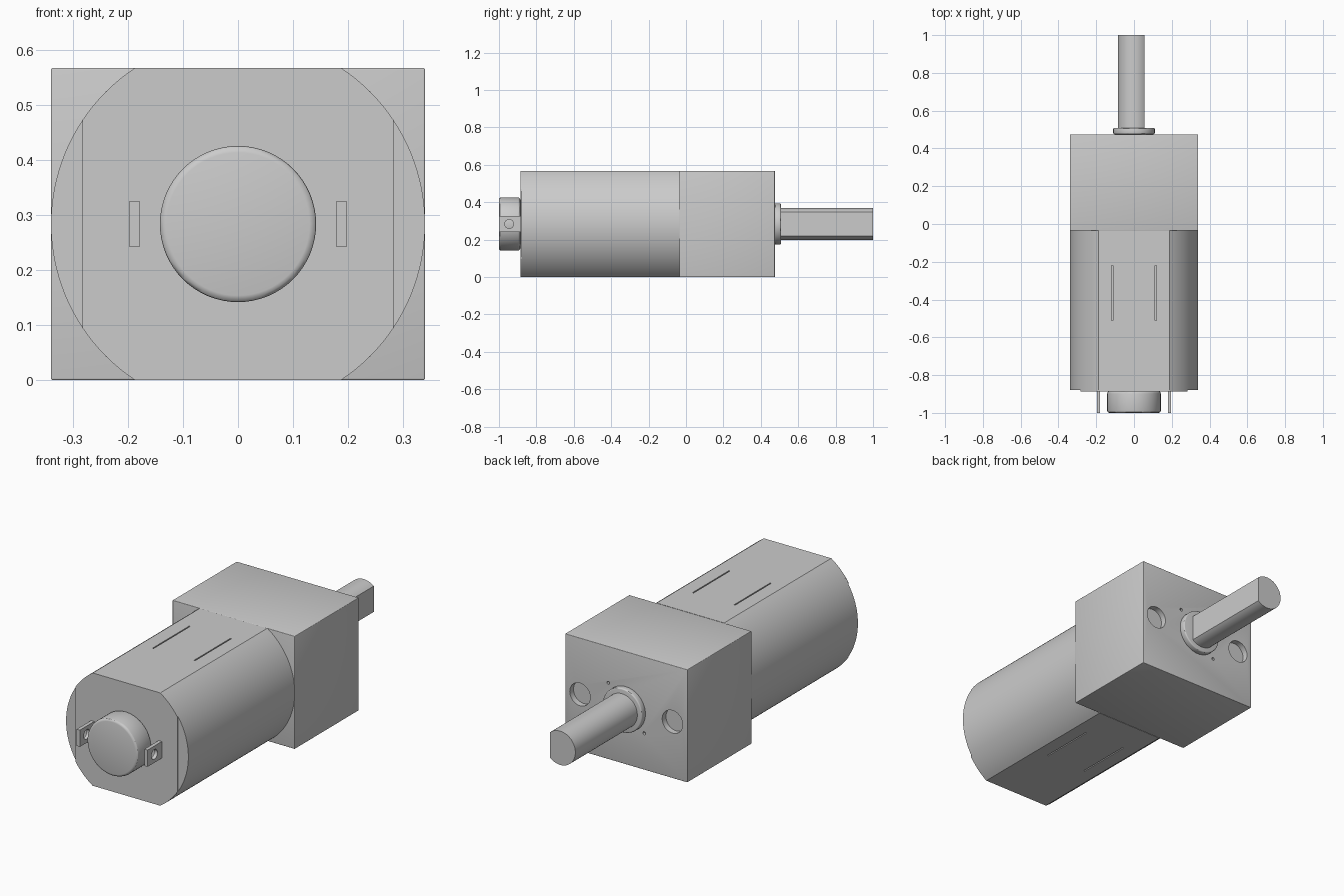
import bpy, bmesh, math
from mathutils import Matrix

if "Cube" in bpy.data.objects:
    bpy.data.objects.remove(bpy.data.objects["Cube"])

ZC = 0.2835          # height of the motor axis
BODY_R = 0.34        # motor can radius and gearbox half width

metal = bpy.data.materials.new("grey metal")
metal.use_nodes = True
grey = (0.6, 0.6, 0.6, 1)
metal.diffuse_color = grey
metal.node_tree.nodes["Principled BSDF"].inputs["Base Color"].default_value = grey


def prism(name, outline, y0, y1, bevel=0.0):
    """Extrude an (x, z) outline around the axis from y0 to y1."""
    bm = bmesh.new()
    face = bm.faces.new([bm.verts.new((x, y0, ZC + z)) for x, z in outline])
    ext = bmesh.ops.extrude_face_region(bm, geom=[face])["geom"]
    verts = [v for v in ext if isinstance(v, bmesh.types.BMVert)]
    bmesh.ops.translate(bm, verts=verts, vec=(0, y1 - y0, 0))
    bmesh.ops.recalc_face_normals(bm, faces=bm.faces)
    return finish(name, bm, bevel)


def finish(name, bm, bevel=0.0):
    mesh = bpy.data.meshes.new(name)
    bm.to_mesh(mesh)
    bm.free()
    mesh.materials.append(metal)
    obj = bpy.data.objects.new(name, mesh)
    bpy.context.collection.objects.link(obj)
    if bevel:
        mod = obj.modifiers.new("edge", "BEVEL")
        mod.width, mod.segments = bevel, 3
        mod.limit_method, mod.angle_limit = "ANGLE", math.radians(40)
        apply(obj, mod)
    return obj


def activate(obj):
    bpy.ops.object.select_all(action="DESELECT")
    obj.select_set(True)
    bpy.context.view_layer.objects.active = obj


def apply(obj, mod):
    activate(obj)
    bpy.ops.object.modifier_apply(modifier=mod.name)


def cut(obj, cutter):
    mod = obj.modifiers.new("cut", "BOOLEAN")
    mod.operation, mod.solver, mod.object = "DIFFERENCE", "EXACT", cutter
    apply(obj, mod)
    bpy.data.objects.remove(cutter)


def arc(radius, a0, a1, n):
    return [(radius * math.cos(a0 + (a1 - a0) * i / n),
             radius * math.sin(a0 + (a1 - a0) * i / n)) for i in range(n + 1)]


def circle(radius, n=64, cx=0, cz=0):
    return [(x + cx, z + cz) for x, z in arc(radius, 0, math.tau, n)[:-1]]


def rect(x0, x1, z0, z1):
    return [(x0, z0), (x1, z0), (x1, z1), (x0, z1)]


# Gearbox block with mounting holes and locating pin holes on its back
gearbox = prism("gearbox", rect(-BODY_R, BODY_R, -ZC, ZC), -0.035, 0.475, 0.003)
for side in (-1, 1):
    cut(gearbox, prism("hole_cutter", circle(0.057, 40, side * 0.257), 0.445, 0.6))
    cut(gearbox, prism("pin_cutter", circle(0.008, 12, side * 0.1, side * 0.1), 0.445, 0.6))

# Motor can: round sides, flat top and bottom
a = math.asin(ZC / BODY_R)
can = prism("motor_can", arc(BODY_R, -a, a, 40) + arc(BODY_R, math.pi - a, math.pi + a, 40),
            -0.88, -0.035)
for side in (-1, 1):
    for z in (-ZC, ZC):
        slot = rect(side * 0.115 - 0.003, side * 0.115 + 0.003, z - 0.01, z + 0.01)
        cut(can, prism("slot_cutter", slot, -0.51, -0.22))

# End plate, trimmed at both sides
PLATE_X = 0.283
b = math.acos(PLATE_X / BODY_R)
plate = []
for quarter in range(2):
    turn = quarter * math.pi
    plate += arc(BODY_R, turn + b, turn + a, 10) + arc(BODY_R, turn + math.pi - a, turn + math.pi - b, 10)
end_plate = prism("end_plate", plate, -0.886, -0.88)

# Rear bearing boss with a rounded rim
boss = prism("bearing_boss", circle(0.142), -1.0, -0.886, 0.012)

# Solder terminals, each with a wire hole
terminals = []
for side, label in ((1, "left"), (-1, "right")):
    x = side * 0.188
    tab = prism(label + "_terminal", rect(x - 0.009, x + 0.009, -0.042, 0.042), -1.0, -0.886)
    bm = bmesh.new()
    bmesh.ops.create_cone(bm, cap_ends=True, segments=24, radius1=0.024, radius2=0.024, depth=0.1,
                          matrix=Matrix.Translation((x, -0.945, ZC)) @ Matrix.Rotation(math.pi / 2, 4, "Y"))
    cut(tab, finish("wire_hole_cutter", bm))
    terminals.append(tab)

# Output collar and D-shaped shaft, flat towards +x
collar = prism("shaft_collar", circle(0.11), 0.475, 0.508, 0.006)
SHAFT_R = 0.085
f = math.acos(0.055 / SHAFT_R)
shaft = prism("output_shaft", arc(SHAFT_R, f, math.tau - f, 48), 0.475, 1.0)

for obj in [gearbox, can, end_plate, boss, collar, shaft] + terminals:
    activate(obj)
    bpy.ops.object.shade_smooth_by_angle(angle=math.radians(30))
